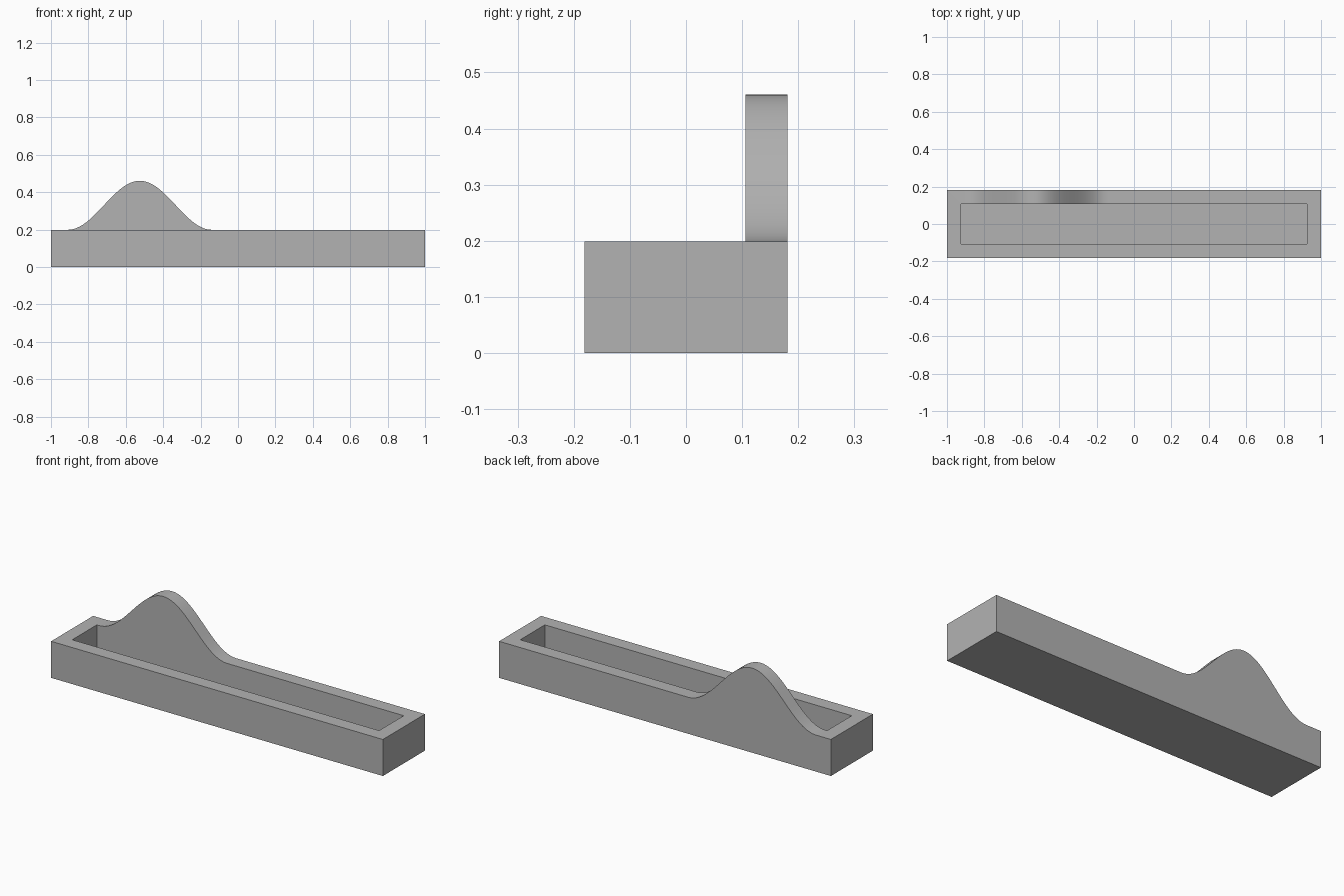
import bpy, bmesh, math

if "Cube" in bpy.data.objects:
    bpy.data.objects.remove(bpy.data.objects["Cube"], do_unlink=True)

HALF_X, HALF_Y, RIM = 1.0, 0.181, 0.199
WALL, FLOOR = 0.075, 0.075
HUMP_X, HUMP_HALF, PEAK = -0.525, 0.385, 0.461
STEPS = 48

grey = bpy.data.materials.new("plain grey")
grey.use_nodes = True
colour = (0.45, 0.45, 0.45, 1)
grey.diffuse_color = colour
grey.node_tree.nodes["Principled BSDF"].inputs["Base Color"].default_value = colour


def make_object(name, bm):
    bmesh.ops.recalc_face_normals(bm, faces=bm.faces)
    mesh = bpy.data.meshes.new(name)
    bm.to_mesh(mesh)
    bm.free()
    obj = bpy.data.objects.new(name, mesh)
    bpy.context.collection.objects.link(obj)
    mesh.materials.append(grey)
    return obj


# Open tray: block with its top face inset and pushed down
bm = bmesh.new()
bmesh.ops.create_cube(bm, size=1)
for v in bm.verts:
    v.co = (v.co.x * 2 * HALF_X, v.co.y * 2 * HALF_Y, (v.co.z + 0.5) * RIM)
top = max(bm.faces, key=lambda f: f.calc_center_median().z)
bmesh.ops.inset_region(bm, faces=[top], thickness=WALL, use_even_offset=True)
pocket = bmesh.ops.extrude_face_region(bm, geom=[top])
bmesh.ops.delete(bm, geom=[top], context="FACES_ONLY")
for v in pocket["geom"]:
    if isinstance(v, bmesh.types.BMVert):
        v.co.z = FLOOR
tray = make_object("tray", bm)

# Bell-shaped hump rising out of the back wall
bm = bmesh.new()
outline = []
for i in range(STEPS + 1):
    t = 2 * i / STEPS - 1
    z = RIM + (PEAK - RIM) * (1 + math.cos(math.pi * t)) / 2
    outline.append((HUMP_X + t * HUMP_HALF, z))
outline += [(HUMP_X + HUMP_HALF, RIM / 2 + 0.05), (HUMP_X - HUMP_HALF, RIM / 2 + 0.05)]
face = bm.faces.new([bm.verts.new((x, HALF_Y - WALL, z)) for x, z in outline])
side = bmesh.ops.extrude_face_region(bm, geom=[face])
for v in side["geom"]:
    if isinstance(v, bmesh.types.BMVert):
        v.co.y = HALF_Y
hump = make_object("back_hump", bm)

# Merge the hump into the wall so the sides stay flush
union = tray.modifiers.new("join_hump", "BOOLEAN")
union.operation = "UNION"
union.solver = "EXACT"
union.object = hump
bpy.ops.object.select_all(action="DESELECT")
tray.select_set(True)
bpy.context.view_layer.objects.active = tray
bpy.ops.object.modifier_apply(modifier=union.name)
bpy.data.objects.remove(hump, do_unlink=True)
tray.name = "tray_with_back_hump"
bpy.ops.object.shade_smooth_by_angle(angle=math.radians(30))
